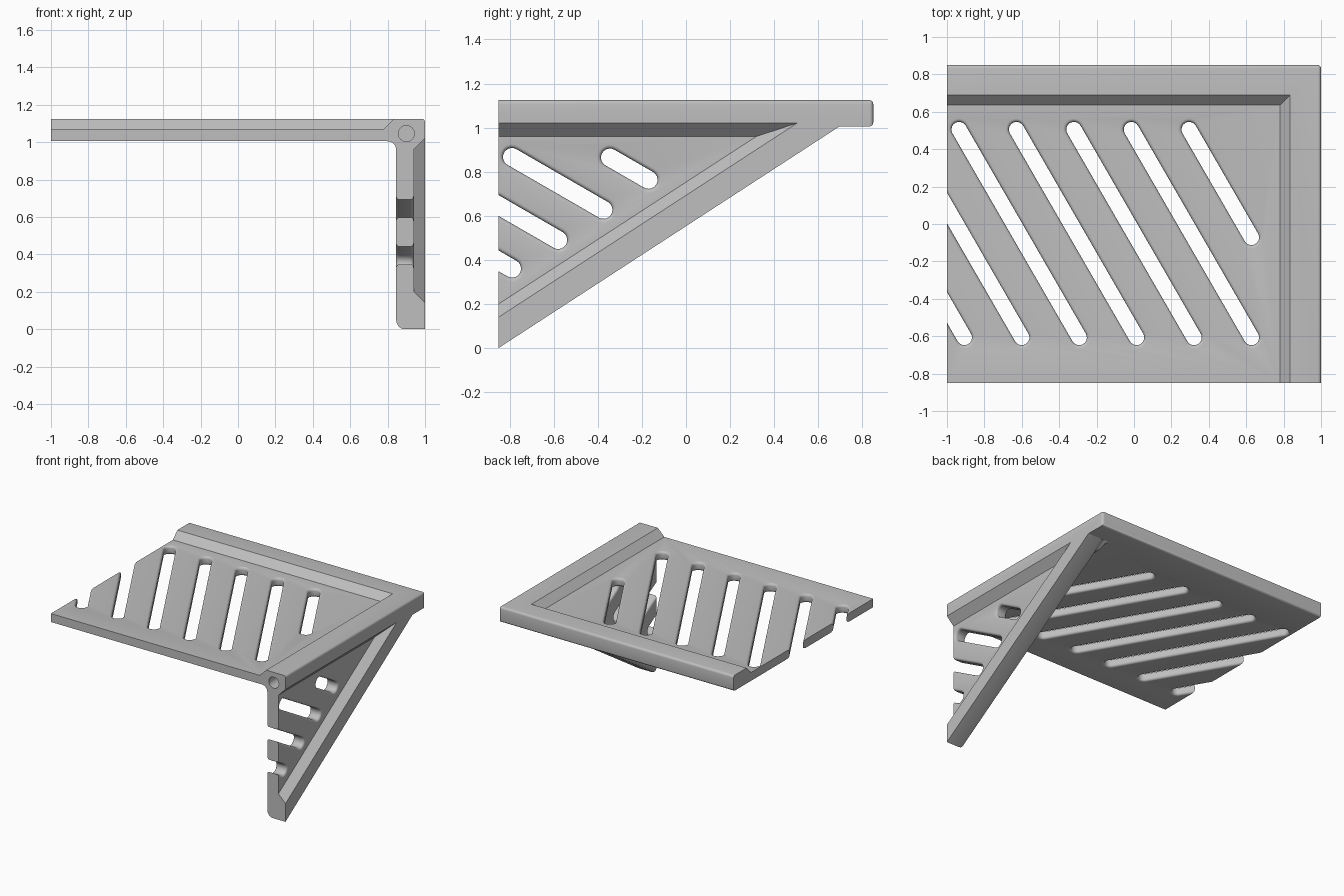
import bpy, bmesh, math
from mathutils import Vector

cube = bpy.data.objects.get("Cube")
if cube:
    bpy.data.objects.remove(cube)

# Main dimensions
BACK, FRONT = 0.85, -0.85
TOP, FLOOR, UNDER = 1.125, 1.07, 1.005      # rim top, tray floor, underside
WALL_IN, WALL_OUT = 0.845, 0.94             # thin side wall in x
SLOPE, HYP = 0.65, 0.5525                   # sloping lower edge z = SLOPE*y + HYP
SLOT_R, FLARE = 0.041, 0.018

grey = bpy.data.materials.new("light grey")
grey.use_nodes = True
colour = (0.52, 0.52, 0.52, 1)
grey.diffuse_color = colour
grey.node_tree.nodes["Principled BSDF"].inputs["Base Color"].default_value = colour


def on_z(u, v, h):
    return Vector((u, v, h))


def on_x(u, v, h):
    return Vector((h, u, v))


def on_y(u, v, h):
    return Vector((u, h, v))


def loft(bm, axis, layers):
    """Capped solid through (height, outline) layers."""
    rings = [[bm.verts.new(axis(u, v, h)) for u, v in pts] for h, pts in layers]
    n = len(rings[0])
    for a, b in zip(rings, rings[1:]):
        for i in range(n):
            j = (i + 1) % n
            bm.faces.new((a[i], a[j], b[j], b[i]))
    bm.faces.new(rings[0])
    bm.faces.new(rings[-1][::-1])


def make(name, bm):
    bmesh.ops.recalc_face_normals(bm, faces=bm.faces)
    mesh = bpy.data.meshes.new(name)
    bm.to_mesh(mesh)
    bm.free()
    mesh.materials.append(grey)
    obj = bpy.data.objects.new(name, mesh)
    bpy.context.scene.collection.objects.link(obj)
    return obj


def round_edges(bm, rule, radius):
    edges = [e for e in bm.edges if rule(*[v.co for v in e.verts])]
    bmesh.ops.bevel(bm, geom=edges, offset=radius, segments=4, profile=0.5,
                    affect='EDGES')


def combine(body, tool, operation):
    mod = body.modifiers.new(operation, 'BOOLEAN')
    mod.operation, mod.object, mod.solver = operation, tool, 'EXACT'
    tool.hide_render = True
    bpy.context.view_layer.objects.active = body
    bpy.ops.object.modifier_apply(modifier=mod.name)
    bpy.data.objects.remove(tool)


def arc(cx, cy, r, start, sweep, n):
    return [(cx + r * math.cos(start + sweep * i / n),
             cy + r * math.sin(start + sweep * i / n)) for i in range(n + 1)]


def slot(bm, axis, p, q, low, high):
    """Round-ended slot cutter from p to q, flared at both surfaces."""
    ang = math.atan2(q[1] - p[1], q[0] - p[0])

    def outline(r):
        return (arc(*q, r, ang - math.pi / 2, math.pi, 10)
                + arc(*p, r, ang + math.pi / 2, math.pi, 10))
    steps = [math.radians(a) for a in (0, 22, 45, 67, 90)]
    flare = [(FLARE * (1 - math.sin(a)), SLOT_R + FLARE * (1 - math.cos(a))) for a in steps]
    wide = outline(SLOT_R + FLARE)
    layers = [(low - 0.02, wide)]
    layers += [(low + d, outline(r)) for d, r in reversed(flare)]
    layers += [(high - d, outline(r)) for d, r in flare]
    layers += [(high + 0.02, wide)]
    loft(bm, axis, layers)


# Top slab, rounded along the right and back edges
bm = bmesh.new()
slab = [(-1, FRONT), (1, FRONT), (1, BACK), (-1, BACK)]
loft(bm, on_z, [(UNDER, slab), (TOP, slab)])
round_edges(bm, lambda a, b: (a.y > 0.8 and b.y > 0.8 and (a.x > -0.9 or b.x > -0.9))
            or (min(a.x, b.x) > 0.9 and min(a.z, b.z) > 1.1), 0.018)
body = make("corner_shelf", bm)

# Triangular side wall with rounded sloping edge
bm = bmesh.new()
z_join = 1.06
wall = [(FRONT, SLOPE * FRONT + HYP), ((z_join - HYP) / SLOPE, z_join), (FRONT, z_join)]
loft(bm, on_x, [(WALL_IN, wall), (1, wall)])


def sloping(a, b, inner):
    return (abs(a.y - b.y) > 1 and abs(a.z - b.z) > 0.5
            and (a.x < 0.9) == inner and abs(a.x - b.x) < 0.01)


round_edges(bm, lambda a, b: sloping(a, b, True), 0.045)
round_edges(bm, lambda a, b: sloping(a, b, False) and min(a.x, b.x) > 0.99, 0.015)
combine(body, make("side_wall", bm), 'UNION')

# Concave fillet between slab and wall
bm = bmesh.new()
r = 0.045
strip = arc(WALL_IN - r, UNDER - r, r, 0, math.pi / 2, 6)
strip += [(WALL_IN - r, UNDER + 0.02), (WALL_IN + 0.02, UNDER + 0.02), (WALL_IN + 0.02, UNDER - r)]
loft(bm, on_y, [(FRONT, strip), (BACK - 0.05, strip)])
cut = bmesh.ops.bisect_plane(bm, geom=bm.verts[:] + bm.edges[:] + bm.faces[:],
                             plane_co=(0, 0, HYP), plane_no=(0, SLOPE, -1), clear_outer=True)
bmesh.ops.holes_fill(bm, edges=[e for e in cut['geom_cut'] if isinstance(e, bmesh.types.BMEdge)])
combine(body, make("inner_fillet", bm), 'UNION')


# Recessed tray floor with chamfered rim
def tray(o):
    return [(-1.2, -1), (0.78 + o, -1), (0.78 + o, 0.635 + o), (-1.2, 0.635 + o)]


bm = bmesh.new()
loft(bm, on_z, [(FLOOR, tray(0)), (TOP + 0.01, tray(TOP + 0.01 - FLOOR))])
combine(body, make("tray_recess", bm), 'DIFFERENCE')


# Recessed triangle on the outside of the wall
def triangle(o):
    top, base = 0.96 + o, HYP + 0.2 - o
    return [(-1, SLOPE * -1 + base), ((top - base) / SLOPE, top), (-1, top)]


bm = bmesh.new()
loft(bm, on_x, [(WALL_OUT, triangle(0)), (1.01, triangle(1.01 - WALL_OUT))])
combine(body, make("wall_recess", bm), 'DIFFERENCE')

# Slanted slots in the tray
bm = bmesh.new()
run = math.tan(math.radians(30))
y0, y1 = -0.607, 0.505
for i in range(6):
    x = 0.628 - 0.307 * i
    slot(bm, on_z, (x, y0), (x - run * (y1 - y0), y1), UNDER, FLOOR)
slot(bm, on_z, (0.628, -0.072), (0.628 - run * (y1 + 0.072), y1), UNDER, FLOOR)
combine(body, make("tray_slots", bm), 'DIFFERENCE')

# Slanted slots in the side wall
bm = bmesh.new()
for y, z, length in ((-0.17, 0.763, 0.175), (-0.375, 0.627, 0.415),
                     (-0.58, 0.49, 0.5), (-0.79, 0.36, 0.3)):
    slot(bm, on_x, (y, z), (y - length, z + run * length), WALL_IN, WALL_OUT)
combine(body, make("wall_slots", bm), 'DIFFERENCE')

# Blind pin hole in the front end
bm = bmesh.new()
ring = arc(0.9, 1.046, 0.043, 0, math.tau, 24)[:-1]
loft(bm, on_y, [(FRONT - 0.05, ring), (FRONT + 0.15, ring)])
combine(body, make("pin_hole", bm), 'DIFFERENCE')

# Smooth curves, crisp edges
bpy.ops.object.select_all(action='DESELECT')
body.select_set(True)
bpy.context.view_layer.objects.active = body
bpy.ops.object.shade_smooth_by_angle(angle=math.radians(28))
